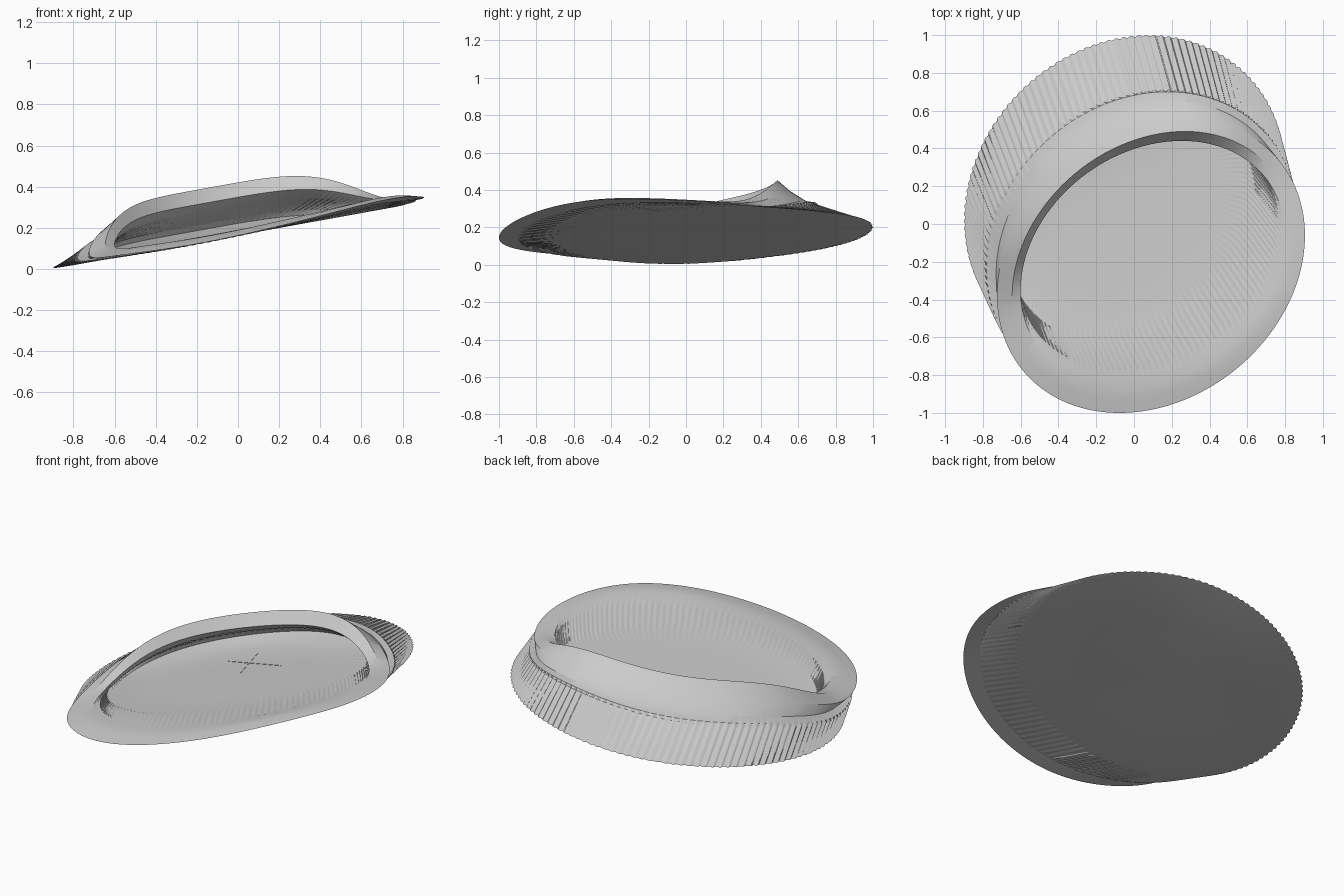
import bpy, bmesh
from math import cos, sin, pi, radians, sqrt, exp

cube = bpy.data.objects.get("Cube")
if cube:
    bpy.data.objects.remove(cube)

RIBS = 132
SEGMENTS = RIBS * 4

grey = bpy.data.materials.new("light grey plastic")
grey.use_nodes = True
colour = (0.6, 0.6, 0.6, 1)
grey.diffuse_color = colour
grey.node_tree.nodes["Principled BSDF"].inputs["Base Color"].default_value = colour


def tilt(x):
    """Height of the slanted plane the cap lies on."""
    return 0.164 + 0.181 * x


def bump(t, centre, width, power):
    """Smooth swelling around one direction, angles in degrees."""
    away = (t - radians(centre) + pi) % (2 * pi) - pi
    return exp(-abs(away / radians(width)) ** power)


def ring(bm, cx, cy, a, b, skew, low, rise, sway=0.0, groove=0.0, ridge=0.0):
    """Skewed ellipse raised at the back, swayed at the front, optionally ribbed."""
    verts = []
    lean = skew / a
    for i in range(SEGMENTS):
        t = 2 * pi * i / SEGMENTS
        cut = i % 4 > 1
        r = 1 - groove * cut
        x = cx + r * a * cos(t)
        y = cy + r * (lean * cos(t) + sqrt(b * b - lean * lean) * sin(t))
        z = tilt(x) + low + rise * bump(t, 110, 62, 4) + ridge * cut
        z += sway * (bump(t, -38, 32, 2) - 0.6 * bump(t, -110, 32, 2))
        verts.append(bm.verts.new((x, y, z)))
    return verts


def finish(bm, name):
    mesh = bpy.data.meshes.new(name)
    bmesh.ops.recalc_face_normals(bm, faces=bm.faces)
    bm.to_mesh(mesh)
    bm.free()
    obj = bpy.data.objects.new(name, mesh)
    bpy.context.collection.objects.link(obj)
    mesh.materials.append(grey)
    bpy.ops.object.select_all(action="DESELECT")
    obj.select_set(True)
    bpy.context.view_layer.objects.active = obj
    bpy.ops.object.shade_smooth_by_angle(angle=radians(25))
    return obj


# Cap shell: underside, ribbed skirt, ledge, neck, flange, crest, inner wall, floor
bm = bmesh.new()
rings = [
    ring(bm, -0.04, 0.12, 0.45, 0.45, 0.05, 0.0, 0.0),
    ring(bm, -0.05, 0.15, 0.82, 0.82, 0.105, -0.001, 0.022),
    ring(bm, -0.05, 0.15, 0.85, 0.85, 0.11, 0.0, 0.025, 0.0, 0.008),
    ring(bm, 0.035, -0.09, 0.83, 0.80, 0.11, 0.006, 0.115, 0.02, 0.009, -0.004),
    ring(bm, 0.04, -0.10, 0.82, 0.80, 0.11, 0.008, 0.125, 0.02),
    ring(bm, 0.05, -0.12, 0.78, 0.77, 0.115, 0.01, 0.13, 0.02),
    ring(bm, 0.09, -0.22, 0.815, 0.78, 0.13, 0.012, 0.18, 0.03),
    ring(bm, 0.10, -0.22, 0.745, 0.71, 0.12, 0.027, 0.23, 0.03),
    ring(bm, 0.10, -0.21, 0.70, 0.65, 0.10, 0.035, 0.15, 0.02),
    ring(bm, 0.08, -0.16, 0.69, 0.64, 0.10, 0.03, 0.125, 0.015),
    ring(bm, 0.07, -0.13, 0.68, 0.635, 0.10, 0.028, 0.11, 0.01, 0.0, 0.003),
    ring(bm, -0.01, 0.01, 0.65, 0.62, 0.10, 0.022, 0.06, 0.0, 0.0, 0.003),
    ring(bm, -0.03, 0.05, 0.62, 0.60, 0.10, 0.018, 0.04),
    ring(bm, -0.04, 0.12, 0.46, 0.45, 0.05, 0.016, 0.02),
    ring(bm, -0.06, 0.20, 0.26, 0.25, 0.01, 0.016, 0.0),
]
for lower, upper in zip(rings, rings[1:]):
    for i in range(SEGMENTS):
        j = (i + 1) % SEGMENTS
        bm.faces.new((lower[i], lower[j], upper[j], upper[i]))
bm.faces.new(rings[0][::-1])
bm.faces.new(rings[-1])
finish(bm, "cap_shell")


# Fine cross on the inner floor
def floor_bar(name, start, end, width=0.006):
    bm = bmesh.new()
    dx, dy = end[0] - start[0], end[1] - start[1]
    length = sqrt(dx * dx + dy * dy)
    nx, ny = -dy / length * width / 2, dx / length * width / 2
    base = []
    for (x, y), s in ((start, 1), (start, -1), (end, -1), (end, 1)):
        px, py = x + s * nx, y + s * ny
        base.append(bm.verts.new((px, py, tilt(px) + 0.015)))
    face = bm.faces.new(base)
    top = bmesh.ops.extrude_face_region(bm, geom=[face])["geom"]
    lifted = [v for v in top if isinstance(v, bmesh.types.BMVert)]
    bmesh.ops.translate(bm, vec=(0, 0, 0.003), verts=lifted)
    finish(bm, name)


floor_bar("floor_cross_long", (-0.13, 0.38), (-0.04, 0.08))
floor_bar("floor_cross_short", (-0.22, 0.22), (0.13, 0.23))
